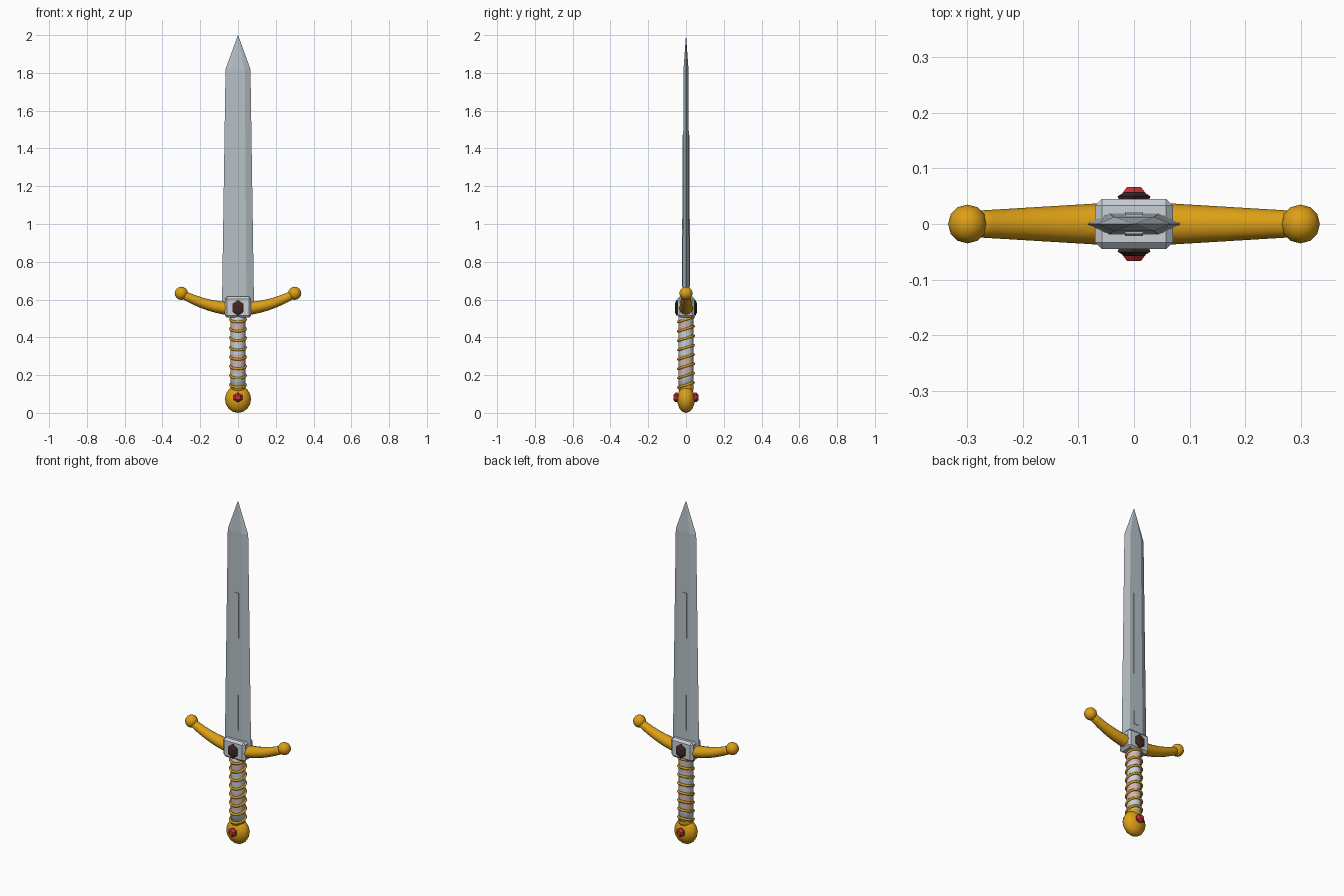
import bpy, bmesh, math
from mathutils import Vector, Matrix

if "Cube" in bpy.data.objects:
    bpy.data.objects.remove(bpy.data.objects["Cube"])


def material(name, rgb):
    m = bpy.data.materials.new(name)
    m.diffuse_color = (*rgb, 1)
    m.use_nodes = True
    m.node_tree.nodes["Principled BSDF"].inputs["Base Color"].default_value = m.diffuse_color
    return m


STEEL = material("steel", (0.47, 0.53, 0.56))
SILVER = material("light silver", (0.58, 0.63, 0.68))
PINK = material("pale pink wrap", (0.62, 0.46, 0.45))
GOLD = material("gold", (0.72, 0.35, 0.008))
RED = material("red gem", (0.60, 0.03, 0.035))
DARK = material("dark brown gem", (0.055, 0.02, 0.02))


def finish(name, bm, mat, smooth=False):
    bmesh.ops.recalc_face_normals(bm, faces=bm.faces)
    me = bpy.data.meshes.new(name)
    bm.to_mesh(me)
    bm.free()
    me.materials.append(mat)
    for p in me.polygons:
        p.use_smooth = smooth
    ob = bpy.data.objects.new(name, me)
    bpy.context.collection.objects.link(ob)
    return ob


def loft(name, rings, mat, smooth=False, closed=False):
    """Skin a list of equal point rings; cap the ends unless closed."""
    bm = bmesh.new()
    vs = [[bm.verts.new(p) for p in r] for r in rings]
    n = len(vs[0])
    pairs = list(zip(vs, vs[1:])) + ([(vs[-1], vs[0])] if closed else [])
    for a, b in pairs:
        for i in range(n):
            j = (i + 1) % n
            bm.faces.new((a[i], a[j], b[j], b[i]))
    if not closed:
        bm.faces.new(vs[0])
        bm.faces.new(vs[-1])
    bmesh.ops.remove_doubles(bm, verts=bm.verts, dist=1e-5)
    return finish(name, bm, mat, smooth)


def disc(r, z, n=12):
    return [(r * math.cos(2 * math.pi * i / n), r * math.sin(2 * math.pi * i / n), z)
            for i in range(n)]


def box(name, centre, size, mat, bevel=0):
    bm = bmesh.new()
    bmesh.ops.create_cube(bm, size=1, matrix=Matrix.Translation(centre) @ Matrix.Diagonal((*size, 1)))
    if bevel:
        bmesh.ops.bevel(bm, geom=bm.edges[:], offset=bevel, segments=1, affect='EDGES')
    return finish(name, bm, mat)


def ball(name, centre, radii, mat):
    bm = bmesh.new()
    bmesh.ops.create_uvsphere(bm, u_segments=12, v_segments=8, radius=1,
                              matrix=Matrix.Translation(centre) @ Matrix.Diagonal((*radii, 1)))
    return finish(name, bm, mat, True)


def gem(name, z, rx, rz, y0, y1, side, mat):
    """Faceted hexagonal stone facing -y or +y."""
    rings = []
    for y, k in ((y0, 0.9), ((y0 + y1) / 2, 1.0), (y1, 0.55)):
        rings.append([(rx * k * math.sin(a * math.pi / 3), side * y,
                       z + rz * k * math.cos(a * math.pi / 3)) for a in range(6)])
    loft(name, rings, mat)


# blade: hexagonal section tapering to a point
def blade_section(z, w, f, t):
    return [(-w, 0, z), (-f, -t, z), (f, -t, z), (w, 0, z), (f, t, z), (-f, t, z)]


loft("blade", [blade_section(0.56, 0.085, 0.045, 0.019),
               blade_section(1.82, 0.066, 0.036, 0.013),
               blade_section(2.0, 0.0005, 0.0003, 0.0002)], STEEL)

# raised strip down the middle of both blade faces
loft("blade_strip", [[(-0.016, -t, z), (0.016, -t, z), (0.016, t, z), (-0.016, t, z)]
                     for z, t in ((0.67, 0.0215), (1.47, 0.0178))], STEEL)

# guard block, curved crossguard and end balls
box("guard_block", (0, 0, 0.56), (0.14, 0.09, 0.112), SILVER, 0.012)
rings = []
for k in range(17):
    x = -0.3 + 0.6 * k / 16
    t = Vector((1, 0, 1.8 * x)).normalized()
    up = Vector((-t.z, 0, t.x))
    r = 0.041 - 0.06 * abs(x)
    c = Vector((x, 0, 0.55 + 0.9 * x * x))
    rings.append([c + up * (r * 0.93 * math.cos(a * math.pi / 6))
                  + Vector((0, r * math.sin(a * math.pi / 6), 0)) for a in range(12)])
loft("crossguard", rings, GOLD, True)
for s, side in ((-1, "left"), (1, "right")):
    ball("guard_ball_" + side, (s * 0.3, 0, 0.633), (0.035, 0.035, 0.035), GOLD)

# grip, with pale pink bands chosen by height
zs = (0.12, 0.205, 0.31, 0.43, 0.49, 0.515)
grip = loft("grip", [disc(0.039, z) for z in zs], SILVER, True)
grip.data.materials.append(PINK)
for p in grip.data.polygons:
    if 0.205 < p.center.z < 0.31 or 0.43 < p.center.z < 0.49:
        p.material_index = 1

# tilted gold wire rings round the grip
for k in range(8):
    zc = 0.148 + 0.0495 * k
    rings = []
    for i in range(20):
        a = 2 * math.pi * i / 20
        d = Vector((math.cos(a), math.sin(a), 0))
        c = d * 0.041 + Vector((0, 0, zc + 0.013 * math.sin(a)))
        rings.append([c + d * (0.007 * math.cos(b * math.pi / 3))
                      + Vector((0, 0, 0.007 * math.sin(b * math.pi / 3))) for b in range(6)])
    loft("grip_ring_%d" % (k + 1), rings, GOLD, True, closed=True)

# pommel with collar
loft("pommel_collar", [disc(0.036, 0.115), disc(0.041, 0.128), disc(0.041, 0.142)], GOLD)
ball("pommel", (0, 0, 0.073), (0.069, 0.047, 0.073), GOLD)

# gems on front and back
for s, side in ((-1, "front"), (1, "back")):
    gem("guard_gem_" + side, 0.556, 0.034, 0.043, 0.042, 0.058, s, DARK)
    gem("pommel_gem_" + side, 0.082, 0.026, 0.026, 0.04, 0.067, s, RED)
